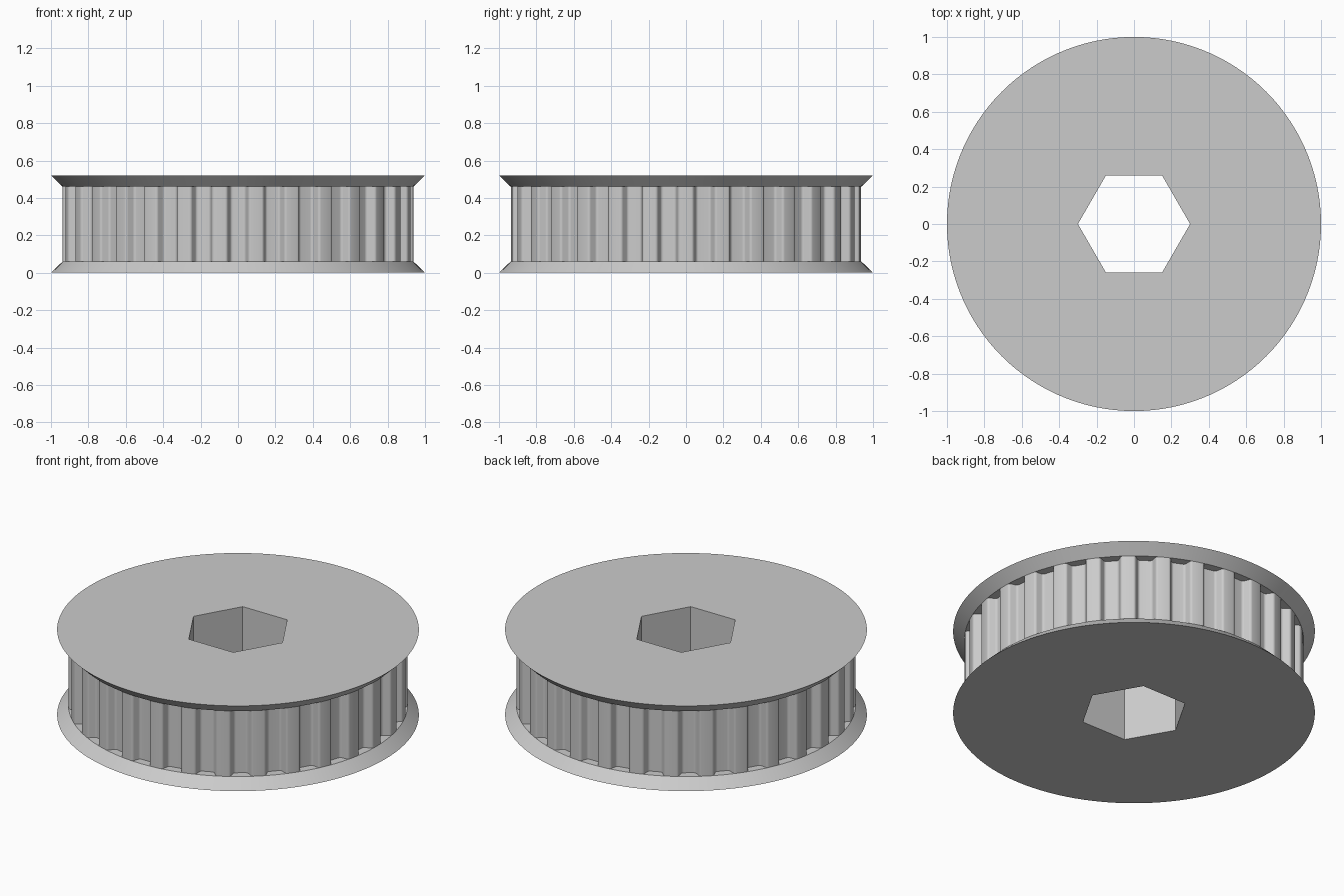
import bpy
import bmesh
from math import sin, cos, radians, sqrt, tau, pi
from mathutils import Vector, Matrix

cube = bpy.data.objects.get("Cube")
if cube:
    bpy.data.objects.remove(cube)

TEETH = 30
RIM, BODY, HEX = 1.0, 0.938, 0.30
FLANGE, HEIGHT = 0.06, 0.52

grey = bpy.data.materials.new("plain_grey")
grey.use_nodes = True
grey.diffuse_color = (0.6, 0.6, 0.6, 1)
grey.node_tree.nodes["Principled BSDF"].inputs["Base Color"].default_value = (0.6, 0.6, 0.6, 1)


def circle(radius, count):
    return [Vector((radius * cos(tau * i / count), radius * sin(tau * i / count))) for i in range(count)]


def groove():
    """One belt groove at the front: rounded lips, sloping walls, flat floor."""
    lip, floor, r, depth = 0.0693, 0.0265, 0.016, 0.0476
    steps, sweep = 7, radians(70)
    half = []
    for i in range(steps + 1):
        a = sweep * i / steps
        half.append((-lip + r * 1.06 * sin(a), r * (1 - cos(a))))
    for i in range(steps + 1):
        a = sweep * (1 - i / steps)
        half.append((-floor - r * 1.06 * sin(a), depth - r * (1 - cos(a))))
    pts = half + [(-u, d) for u, d in reversed(half)]
    base = sqrt(BODY ** 2 - lip ** 2)
    return [Vector((u, d - base)) for u, d in pts]


def toothed_outline():
    outline = []
    land_middle = Matrix.Rotation(pi / TEETH, 2) @ Vector((0, -BODY))
    for i in range(TEETH):
        turn = Matrix.Rotation(tau * i / TEETH, 2)
        outline += [turn @ p for p in groove() + [land_middle]]
    return outline


def add_ring(bm, outline, z):
    verts = [bm.verts.new((p.x, p.y, z)) for p in outline]
    edges = [bm.edges.new((v, verts[i - 1])) for i, v in enumerate(verts)]
    return verts, edges


def bored_part(name, low, high, z0, z1, caps):
    """Wall between two outlines with a hexagonal bore, capped if wanted."""
    bm = bmesh.new()
    hexagon = circle(HEX, 6)
    rings = [add_ring(bm, o, z) for o, z in ((low, z0), (high, z1), (hexagon, z0), (hexagon, z1))]
    for (a, _), (b, _), inward in ((rings[0], rings[1], False), (rings[2], rings[3], True)):
        for i in range(len(a)):
            face = bm.faces.new((a[i - 1], a[i], b[i], b[i - 1]))
            if inward:
                face.normal_flip()
    if caps:
        for k, up in ((0, -1), (1, 1)):
            edges = rings[k][1] + rings[k + 2][1]
            made = bmesh.ops.triangle_fill(bm, edges=edges, use_beauty=True, normal=(0, 0, up))
            for f in made["geom"]:
                if isinstance(f, bmesh.types.BMFace):
                    f.normal_update()
                    if f.normal.z * up < 0:
                        f.normal_flip()
    mesh = bpy.data.meshes.new(name)
    bm.to_mesh(mesh)
    bm.free()
    mesh.materials.append(grey)
    obj = bpy.data.objects.new(name, mesh)
    bpy.context.collection.objects.link(obj)
    bpy.ops.object.select_all(action='DESELECT')
    obj.select_set(True)
    bpy.context.view_layer.objects.active = obj
    bpy.ops.object.shade_smooth_by_angle(angle=radians(30))
    return obj


# Flared flanges above and below the toothed drum
wide, narrow = circle(RIM, 120), circle(BODY, 120)
bored_part("lower_flange", wide, narrow, 0, FLANGE, True)
bored_part("upper_flange", narrow, wide, HEIGHT - FLANGE, HEIGHT, True)

# Toothed drum, its ends closed by the flanges
teeth = toothed_outline()
bored_part("toothed_drum", teeth, teeth, FLANGE, HEIGHT - FLANGE, False)
